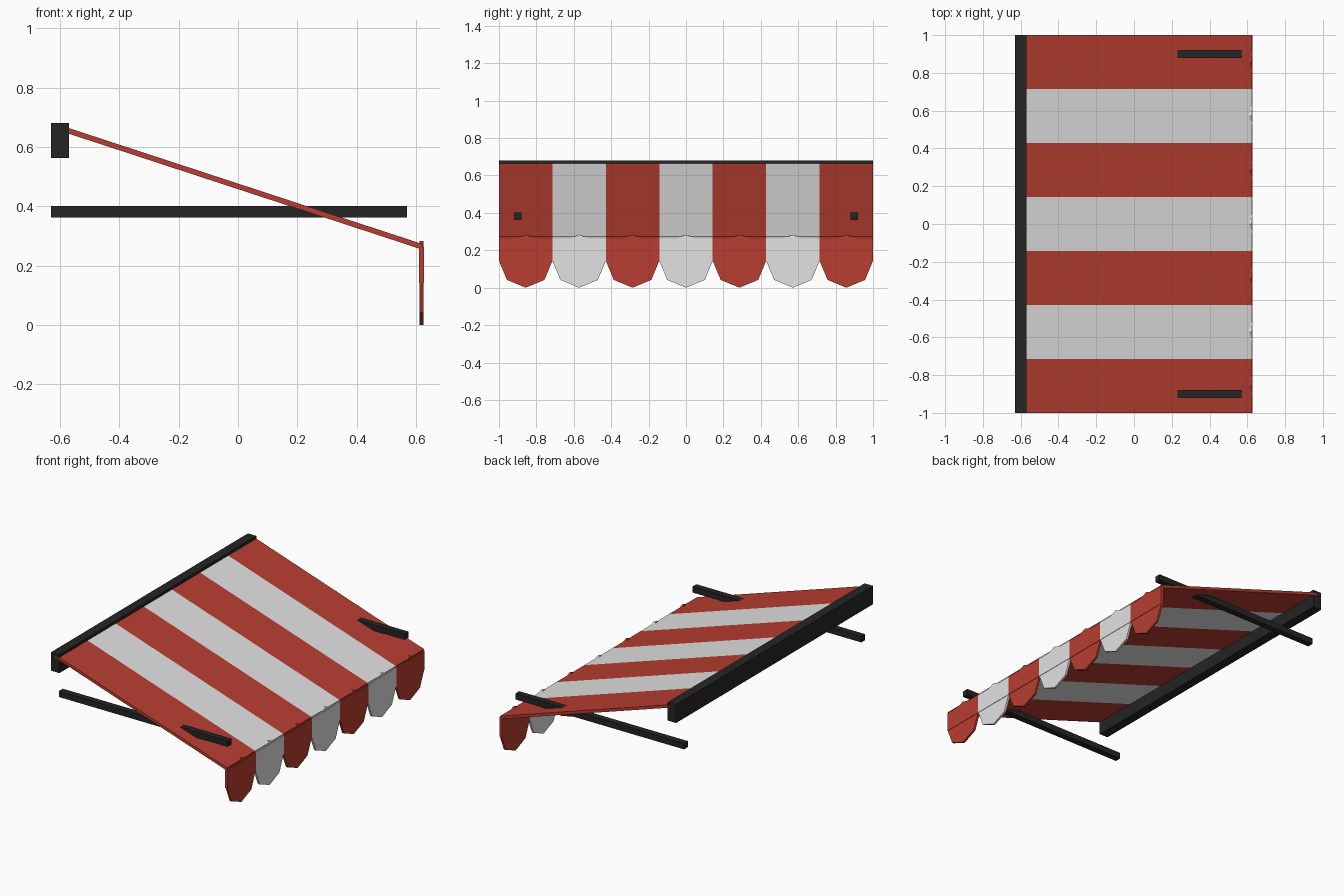
import bpy, bmesh, math
from mathutils import Matrix

if "Cube" in bpy.data.objects:
    bpy.data.objects.remove(bpy.data.objects["Cube"])


def material(name, rgb):
    m = bpy.data.materials.new(name)
    m.diffuse_color = (*rgb, 1)
    m.use_nodes = True
    m.node_tree.nodes["Principled BSDF"].inputs["Base Color"].default_value = m.diffuse_color
    return m


RED = material("red canvas", (0.48, 0.048, 0.03))
WHITE = material("white canvas", (0.76, 0.76, 0.76))
BLACK = material("black metal", (0.018, 0.018, 0.018))


def finish(name, bm, mat):
    me = bpy.data.meshes.new(name)
    bm.to_mesh(me)
    bm.free()
    me.materials.append(mat)
    ob = bpy.data.objects.new(name, me)
    bpy.context.collection.objects.link(ob)
    return ob


def box(name, centre, size, mat, pitch=0.0):
    bm = bmesh.new()
    bmesh.ops.create_cube(bm, size=1, matrix=Matrix.Translation(centre)
                          @ Matrix.Rotation(pitch, 4, 'Y') @ Matrix.Diagonal((*size, 1)))
    return finish(name, bm, mat)


def scallop(name, centre, radius, depth, mat):
    # octagonal disc facing x, with a corner pointing down
    bm = bmesh.new()
    bmesh.ops.create_cone(bm, cap_ends=True, segments=8, radius1=radius, radius2=radius,
                          depth=depth, matrix=Matrix.Translation(centre)
                          @ Matrix.Rotation(math.pi / 2, 4, 'Y'))
    return finish(name, bm, mat)


# wall rail and two support arms
box("wall_rail", (-0.6, 0, 0.622), (0.06, 2, 0.118), BLACK)
for side in (-1, 1):
    box("support_arm", (-0.03, side * 0.9, 0.382), (1.2, 0.04, 0.038), BLACK)

# striped sloping canopy with a scalloped valance
x0, z0, x1, z1 = -0.6, 0.664, 0.62, 0.264
length, pitch = math.hypot(x1 - x0, z0 - z1), math.atan2(z0 - z1, x1 - x0)
N = 7
w = 2 / N
for i in range(N):
    y = -1 + w * (i + 0.5)
    mat = WHITE if i % 2 else RED
    box("canopy_stripe", ((x0 + x1) / 2, y, (z0 + z1) / 2), (length, w, 0.018), mat, pitch)
    box("valance_strip", (0.618, y, 0.202), (0.018, w, 0.122), mat)
    scallop("valance_scallop", (0.618, y, 0.142), 0.142, 0.013, mat)
